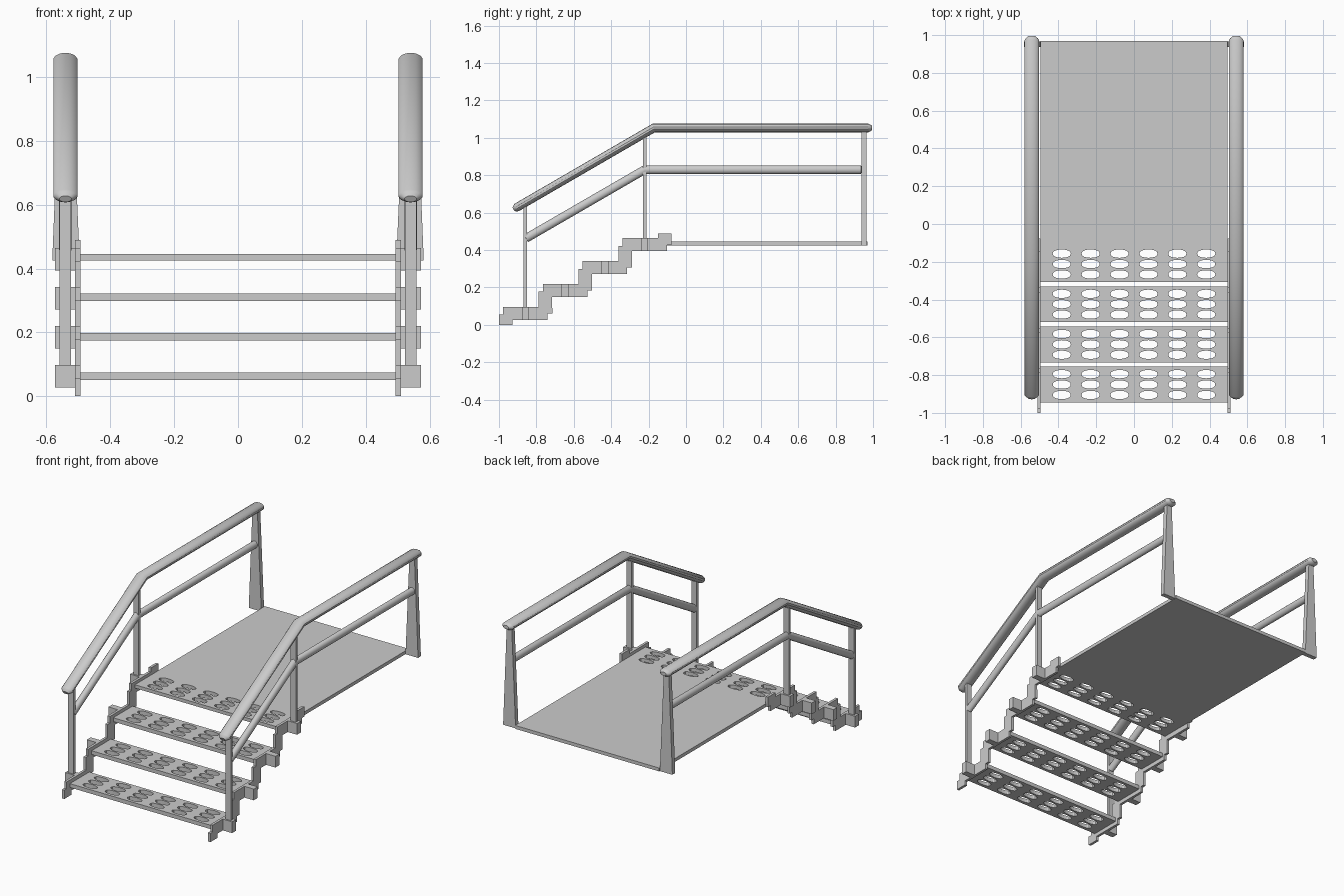
import bpy, bmesh, math
from mathutils import Vector

if "Cube" in bpy.data.objects:
    bpy.data.objects.remove(bpy.data.objects["Cube"])

PITCH_Y, PITCH_Z = 0.2127, 0.1225
RAIL_X = 0.541


def finish(name, bm, mirror=True, smooth=False):
    bmesh.ops.recalc_face_normals(bm, faces=bm.faces)
    if smooth:
        for f in bm.faces:
            f.smooth = True
        for e in bm.edges:
            e.smooth = len(e.link_faces) == 2 and e.calc_face_angle(0) < math.radians(33)
    me = bpy.data.meshes.new(name)
    bm.to_mesh(me)
    bm.free()
    ob = bpy.data.objects.new(name, me)
    bpy.context.collection.objects.link(ob)
    if mirror:
        ob.modifiers.new("Mirror", 'MIRROR').use_mirror_merge = False
    return ob


def prism(bm, bottom, top):
    """Solid between two matching loops."""
    a = [bm.verts.new(p) for p in bottom]
    b = [bm.verts.new(p) for p in top]
    bm.faces.new(a)
    bm.faces.new(b)
    for i in range(len(a)):
        j = (i + 1) % len(a)
        bm.faces.new((a[i], a[j], b[j], b[i]))


def rect(x0, x1, y0, y1, z):
    return [(x0, y0, z), (x1, y0, z), (x1, y1, z), (x0, y1, z)]


def box(bm, x0, x1, y0, y1, z0, z1):
    prism(bm, rect(x0, x1, y0, y1, z0), rect(x0, x1, y0, y1, z1))


def rail(name, path, rx, rz, cap, sides=14):
    """Oval tube along a y-z path, with rounded ends of length cap."""
    pts = [Vector(p) for p in path]
    d0 = (pts[1] - pts[0]).normalized()
    d1 = (pts[-1] - pts[-2]).normalized()
    steps = [(1, .5), (.4, .85), (0, 1)]
    stations = [(pts[0] - d0 * cap * k, s) for k, s in steps]
    stations += [(p, 1) for p in pts[1:-1]]
    stations += [(pts[-1] + d1 * cap * k, s) for k, s in reversed(steps)]
    bm = bmesh.new()
    rings = []
    for i, (p, s) in enumerate(stations):
        a = (p - stations[i - 1][0]).normalized() if i else d0
        b = (stations[i + 1][0] - p).normalized() if i < len(stations) - 1 else d1
        t = (a + b).normalized()
        n = Vector((-t.y, t.x)) / t.dot(a)
        ring = []
        for k in range(sides):
            ang = 2 * math.pi * (k + .5) / sides
            q = p + n * rz * s * math.sin(ang)
            ring.append(bm.verts.new((RAIL_X + rx * s * math.cos(ang), q.x, q.y)))
        rings.append(ring)
    for r, q in zip(rings, rings[1:]):
        for k in range(sides):
            m = (k + 1) % sides
            bm.faces.new((r[k], r[m], q[m], q[k]))
    bm.faces.new(rings[0])
    bm.faces.new(rings[-1])
    return finish(name, bm, smooth=True)


def perforated_plate(name, y0, y1, hole_y, z, thick):
    """Flat plate with three rows of six oval holes starting at hole_y."""
    cu = bpy.data.curves.new(name, 'CURVE')
    cu.dimensions, cu.fill_mode, cu.extrude = '2D', 'BOTH', thick / 2

    def loop(pts):
        sp = cu.splines.new('POLY')
        sp.points.add(len(pts) - 1)
        for sp_pt, p in zip(sp.points, pts):
            sp_pt.co = (p[0], p[1], 0, 1)
        sp.use_cyclic_u = True

    loop([(-.495, y0), (.495, y0), (.495, y1), (-.495, y1)])
    for row in range(3):
        for col in range(6):
            cx, cy = (col - 2.5) * .153, hole_y + row * .055
            # stadium-like oval
            loop([(cx + .048 * math.cos(a), cy + .022 * math.copysign(abs(math.sin(a)) ** .8, math.sin(a)))
                  for a in (2 * math.pi * k / 16 for k in range(16))])
    tmp = bpy.data.objects.new(name + "_curve", cu)
    bpy.context.collection.objects.link(tmp)
    dg = bpy.context.evaluated_depsgraph_get()
    me = bpy.data.meshes.new_from_object(tmp.evaluated_get(dg))
    bpy.data.objects.remove(tmp)
    bm = bmesh.new()
    bm.from_mesh(me)
    bmesh.ops.remove_doubles(bm, verts=bm.verts, dist=1e-5)
    bmesh.ops.translate(bm, verts=bm.verts, vec=(0, 0, z))
    for f in bm.faces:
        f.smooth = False
    return finish(name, bm, mirror=False)


# Treads; the highest one runs on into the platform
for i in range(3):
    y = -.945 + i * PITCH_Y
    perforated_plate(f"tread_{i + 1}", y, y + .19, y + .04, .0625 + i * .1235, .024)
perforated_plate("platform", -.307, .97, -.267, .435, .021)

# Stepped side stringers
upper, lower = [], []
for i in range(4):
    r, z = -1 + i * PITCH_Y, i * PITCH_Z
    if i == 0:
        upper.append((r, 0))
        lower.append((r + .072, 0))
    upper += [(r, z + .055), (r + .022, z + .055), (r + .022, z + .097), (r + PITCH_Y, z + .097)]
    lower += [(r + .072, z + .027), (r + .26, z + .027), (r + .26, z + .061), (r + .285, z + .061)]
upper += [(-.149, .49), (-.077, .49)]
profile = upper + lower[::-1]
bm = bmesh.new()
prism(bm, [(.494, y, z) for y, z in profile], [(.51, y, z) for y, z in profile])
finish("stringer", bm)

# Outer bracket blocks, one per step
bm = bmesh.new()
for i in range(4):
    y, z = -.859 + i * PITCH_Y, i * PITCH_Z
    box(bm, .51, .574, y - .019, y + .019, z + .027, z + .097)
finish("step_bracket", bm)

# Handrail posts
for name, y, z0, z1 in (("front_post", -.86, .095, .645), ("middle_post", -.221, .46, 1.02)):
    bm = bmesh.new()
    box(bm, RAIL_X - .018, RAIL_X + .018, y - .009, y + .009, z0, z1)
    finish(name, bm)

# Tapered rear posts
bm = bmesh.new()
prism(bm, rect(.496, .582, .937, .965, .425), rect(.523, .557, .937, .965, 1.045))
finish("rear_post", bm)

# Rails
rail("handrail", [(-.905, .628), (-.172, 1.053), (.975, 1.053)], .0385, .023, .02)
rail("middle_rail", [(-.855, .463), (-.221, .83), (.935, .83)], .02, .023, .004)
